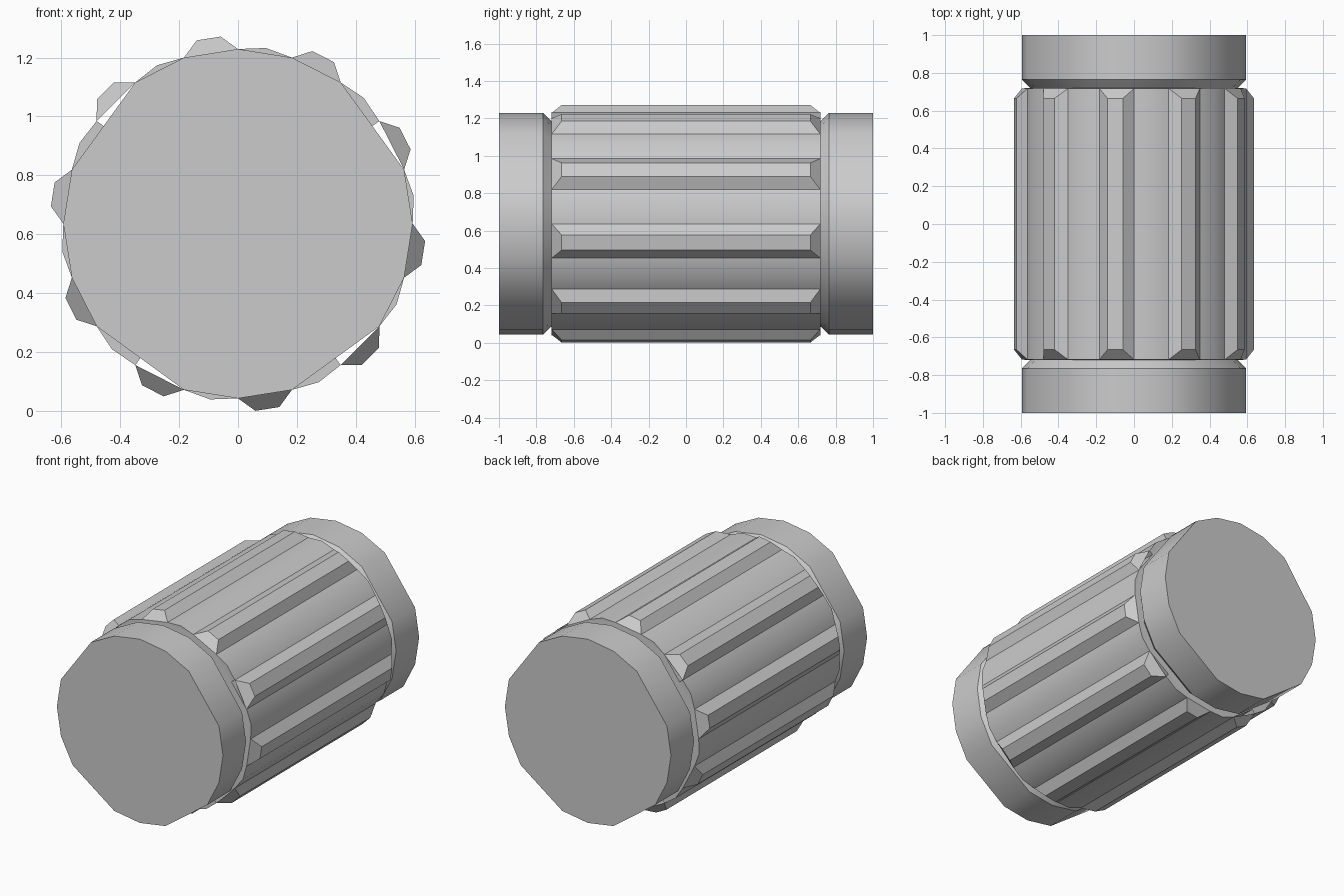
import bpy, bmesh
from math import radians, sin, cos

cube = bpy.data.objects.get("Cube")
if cube:
    bpy.data.objects.remove(cube)

grey = bpy.data.materials.new("plain_grey")
grey.use_nodes = True
colour = (0.6, 0.6, 0.6, 1)
grey.diffuse_color = colour
grey.node_tree.nodes["Principled BSDF"].inputs["Base Color"].default_value = colour

CENTRE_Z = 0.636
RADIUS = 0.593      # caps and body
RIB_RADIUS = 0.638
BODY_END = 0.718


def polar(angle, radius, y):
    a = radians(angle)
    return (radius * cos(a), y, CENTRE_Z + radius * sin(a))


def loft(name, rings):
    """Skin a closed solid through rings of (angle, radius, y) points."""
    bm = bmesh.new()
    loops = [[bm.verts.new(polar(*p)) for p in ring] for ring in rings]
    for a, b in zip(loops, loops[1:]):
        for i in range(len(a)):
            j = (i + 1) % len(a)
            bm.faces.new((a[i], a[j], b[j], b[i]))
    bm.faces.new(loops[0])
    bm.faces.new(loops[-1])
    bmesh.ops.recalc_face_normals(bm, faces=bm.faces)
    mesh = bpy.data.meshes.new(name)
    bm.to_mesh(mesh)
    bm.free()
    mesh.materials.append(grey)
    obj = bpy.data.objects.new(name, mesh)
    bpy.context.collection.objects.link(obj)
    bpy.ops.object.select_all(action="DESELECT")
    obj.select_set(True)
    bpy.context.view_layer.objects.active = obj
    bpy.ops.object.shade_smooth_by_angle(angle=radians(30))
    return obj


# Barrel core with end caps: twenty-sided outline with four clipped corners
clipped = (36, 144, 234, 306)
outline = [a for a in range(0, 360, 18) if a not in clipped]
half = [(1, RADIUS), (0.765, RADIUS), (0.72, 0.55), (BODY_END, RADIUS)]
profile = [(-y, r) for y, r in half] + half[::-1]
loft("barrel_core", [[(a, r, y) for a in outline] for y, r in profile])

for n in range(10):
    # Raised rib with bevelled sides and ends
    mid = 27 + 36 * n
    rings = []
    for base_y, top_y in ((-BODY_END, -0.665), (BODY_END, 0.665)):
        rings.append([(mid - 9, RADIUS, base_y), (mid - 3.7, RIB_RADIUS, top_y),
                      (mid + 3.7, RIB_RADIUS, top_y), (mid + 9, RADIUS, base_y)])
    loft("rib_%d" % (n + 1), rings)

    # Gently bowed panel between two ribs
    mid += 18
    section = [(mid - 9, 0.55), (mid - 9, RADIUS), (mid, 0.604),
               (mid + 9, RADIUS), (mid + 9, 0.55)]
    loft("panel_%d" % (n + 1),
         [[(a, r, y) for a, r in section] for y in (-BODY_END, BODY_END)])
